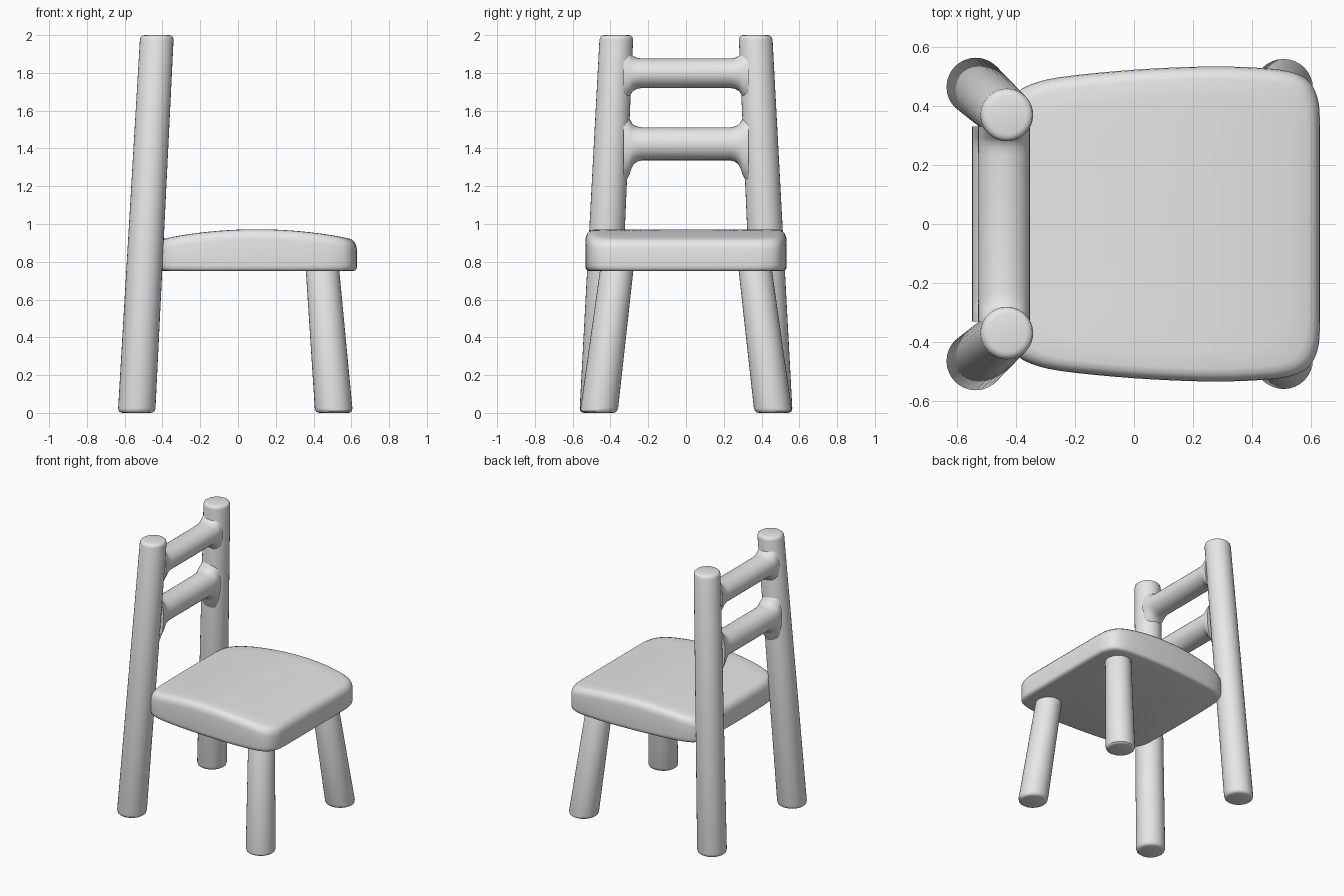
import bpy
import bmesh
from math import sin, cos, tau
from mathutils import Vector

cube = bpy.data.objects.get("Cube")
if cube:
    bpy.data.objects.remove(cube, do_unlink=True)

grey = bpy.data.materials.new("plain grey")
grey.use_nodes = True
grey.diffuse_color = (0.8, 0.8, 0.8, 1)
grey.node_tree.nodes["Principled BSDF"].inputs["Base Color"].default_value = (0.8, 0.8, 0.8, 1)


def loft(name, rings):
    """Skin a list of equal-length point rings and cap both ends."""
    bm = bmesh.new()
    loops = [[bm.verts.new(p) for p in ring] for ring in rings]
    n = len(loops[0])
    for a, b in zip(loops, loops[1:]):
        for i in range(n):
            j = (i + 1) % n
            bm.faces.new((a[i], a[j], b[j], b[i]))
    bm.faces.new(loops[0])
    bm.faces.new(loops[-1])
    bmesh.ops.recalc_face_normals(bm, faces=bm.faces)
    mesh = bpy.data.meshes.new(name)
    bm.to_mesh(mesh)
    bm.free()
    mesh.materials.append(grey)
    obj = bpy.data.objects.new(name, mesh)
    bpy.context.collection.objects.link(obj)
    bpy.ops.object.select_all(action="DESELECT")
    obj.select_set(True)
    bpy.context.view_layer.objects.active = obj
    bpy.ops.object.shade_smooth_by_angle(angle=0.7)
    return obj


def circle(n=32):
    return [(cos(tau * i / n), sin(tau * i / n)) for i in range(n)]


def post(name, foot, head, r0, r1):
    """Slanted round post with level, softly rounded ends."""
    foot, head = Vector(foot), Vector(head)
    height = head.z - foot.z
    ends = [(0, 0.024), (0.003, 0.013), (0.01, 0.004), (0.025, 0)]
    steps = ends + [(height - h, d) for h, d in reversed(ends)]
    rings = []
    for h, inset in steps:
        t = h / height
        c = foot.lerp(head, t)
        r = r0 + (r1 - r0) * t - inset
        rings.append([c + Vector((r * u, r * v, 0)) for u, v in circle()])
    return loft(name, rings)


def rail(name, x, z, rx, rz, up, down):
    """Cross rail whose ends flare up and down into the back posts."""
    flare = [(0.235, 0), (0.26, 0.06), (0.278, 0.18), (0.29, 0.36), (0.3, 0.6), (0.33, 1)]
    steps = [(-y, f) for y, f in reversed(flare)] + flare
    rings = []
    for y, f in steps:
        rings.append([(x + rx * u, y, z + v * (rz + f * (up if v > 0 else down)))
                      for u, v in circle()])
    return loft(name, rings)


# Legs and back posts, mirrored across the middle
for side, s in (("left", 1), ("right", -1)):
    post(f"back_post_{side}", (-0.537, s * 0.465, 0), (-0.429, s * 0.368, 2), 0.099, 0.089)
    post(f"front_leg_{side}", (0.508, s * 0.462, 0), (0.44, s * 0.355, 0.85), 0.1, 0.087)

# Back rails
rail("upper_rail", -0.44, 1.798, 0.088, 0.078, 0.07, 0.08)
rail("lower_rail", -0.46, 1.424, 0.088, 0.087, 0.08, 0.13)

# Seat outline: half of it as control points, then mirrored and smoothed
half = [(-0.435, 0), (-0.433, 0.2), (-0.427, 0.36), (-0.405, 0.43), (-0.36, 0.468),
        (-0.25, 0.497), (0, 0.522), (0.25, 0.533), (0.43, 0.528), (0.53, 0.515),
        (0.59, 0.485), (0.62, 0.43), (0.629, 0.36), (0.63, 0.2), (0.63, 0)]
control = [Vector(p) for p in half + [(x, -y) for x, y in half[-2:0:-1]]]
outline = []
for i in range(len(control)):
    a, b, c, d = (control[(i + k - 1) % len(control)] for k in range(4))
    for t in (0, 0.25, 0.5, 0.75):
        outline.append(0.5 * (2 * b + (c - a) * t + (2 * a - 5 * b + 4 * c - d) * t ** 2
                              + (3 * b - a - 3 * c + d) * t ** 3))

# Seat: flat base, rounded rim, and a top crowned from front to back
BASE, MID = 0.75, Vector((0.1, 0))


def crown(x):
    return 0.972 - 0.2 * (x - MID.x) ** 2


def seat_ring(scale, height):
    points = [MID + (p - MID) * scale for p in outline]
    return [(p.x, p.y, height(p.x)) for p in points]


under = [(0.955, 0), (0.983, 0.005), (0.996, 0.015), (1, 0.032)]
over = [(1, 0.055), (0.995, 0.036), (0.98, 0.018), (0.955, 0.006), (0.92, 0.001),
        (0.8, 0), (0.6, 0), (0.4, 0), (0.2, 0), (0.02, 0)]
loft("seat", [seat_ring(s, lambda x, h=h: BASE + h) for s, h in under]
     + [seat_ring(s, lambda x, h=h: crown(x) - h) for s, h in over])
